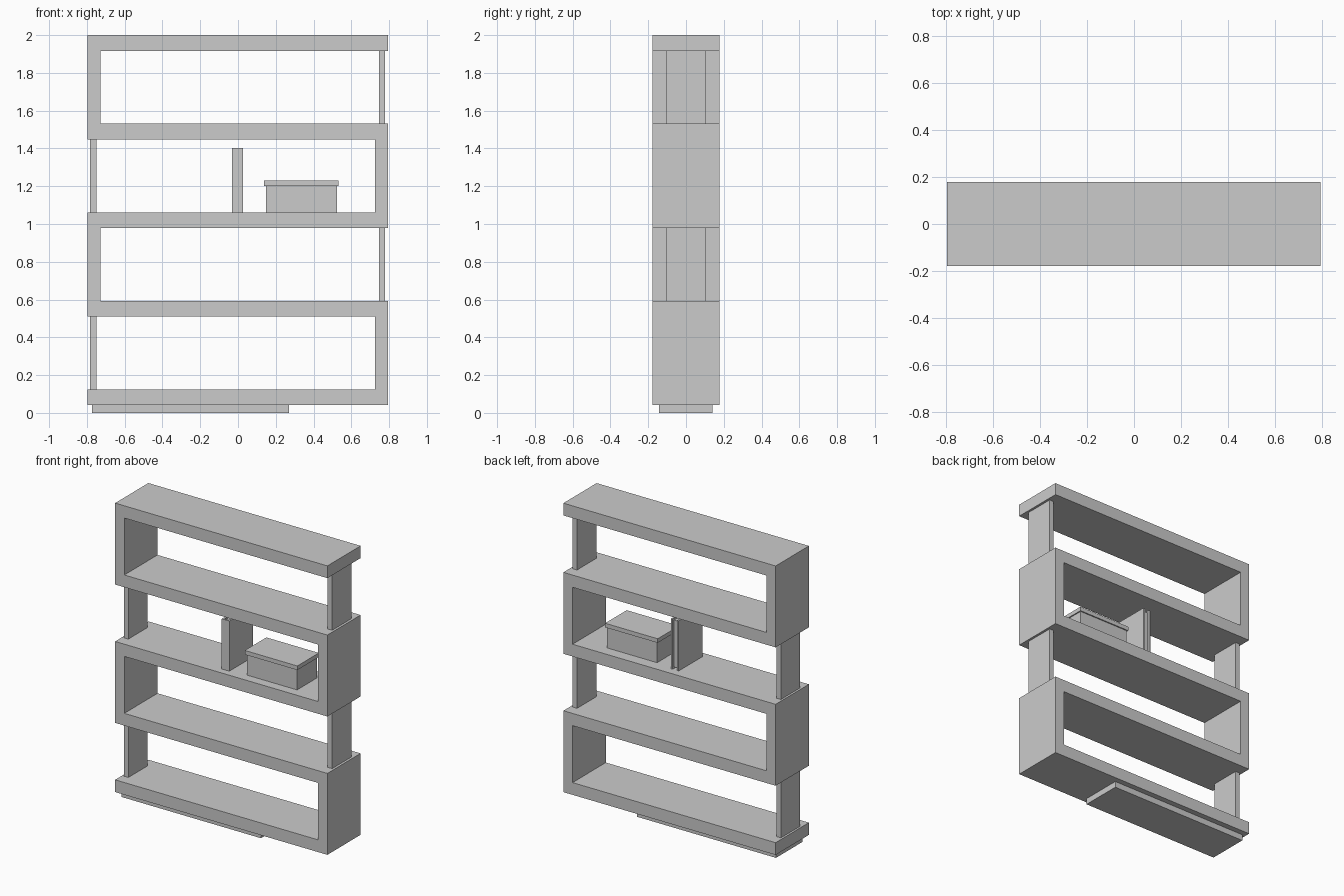
import bpy, bmesh

if "Cube" in bpy.data.objects:
    bpy.data.objects.remove(bpy.data.objects["Cube"])


def box(name, x0, x1, y0, y1, z0, z1):
    bm = bmesh.new()
    bmesh.ops.create_cube(bm, size=1)
    for v in bm.verts:
        v.co.x = x1 if v.co.x > 0 else x0
        v.co.y = y1 if v.co.y > 0 else y0
        v.co.z = z1 if v.co.z > 0 else z0
    me = bpy.data.meshes.new(name)
    bm.to_mesh(me)
    bm.free()
    ob = bpy.data.objects.new(name, me)
    bpy.context.collection.objects.link(ob)
    return ob


def extrude_profile(name, pts, y0, y1):
    bm = bmesh.new()
    face = bm.faces.new([bm.verts.new((x, y0, z)) for x, z in pts])
    new = bmesh.ops.extrude_face_region(bm, geom=[face])["geom"]
    verts = [g for g in new if isinstance(g, bmesh.types.BMVert)]
    bmesh.ops.translate(bm, verts=verts, vec=(0, y1 - y0, 0))
    bmesh.ops.recalc_face_normals(bm, faces=bm.faces)
    me = bpy.data.meshes.new(name)
    bm.to_mesh(me)
    bm.free()
    ob = bpy.data.objects.new(name, me)
    bpy.context.collection.objects.link(ob)
    return ob


# Main dimensions
L, R, D = -0.797, 0.795, 0.178
BOTTOM, T, WALL = 0.041, 0.083, 0.069
PITCH = (2.0 - BOTTOM - T) / 4
low = [BOTTOM + i * PITCH for i in range(5)]   # underside of each shelf
top = [z + T for z in low]

# Serpentine frame: one ribbon that turns right, left, right, left going up
pts = [(L, low[0]), (R, low[0]),
       (R, top[1]), (L + WALL, top[1]), (L + WALL, low[2]),
       (R, low[2]), (R, top[3]), (L + WALL, top[3]), (L + WALL, low[4]),
       (R, low[4]), (R, top[4]), (L, top[4]),
       (L, low[3]), (R - WALL, low[3]), (R - WALL, top[2]),
       (L, top[2]), (L, low[1]), (R - WALL, low[1]), (R - WALL, top[0]),
       (L, top[0])]
extrude_profile("serpentine_frame", pts, -D, D)

# Narrow supports closing the open end of each level
for i in range(4):
    x0, x1 = (-0.783, -0.75) if i % 2 == 0 else (0.746, 0.779)
    box(f"end_support_{i + 1}", x0, x1, -0.104, 0.102, top[i], low[i + 1])

# Plinth
box("plinth", -0.773, 0.271, -0.142, 0.14, 0, BOTTOM)

# Lidded storage box on the middle shelf
s = top[2]
box("storage_box", 0.147, 0.523, -0.114, 0.1, s, 1.202)
box("storage_box_lid", 0.137, 0.531, -0.123, 0.108, 1.202, 1.23)

# Book with its spine to the front: U-shaped cover and inset pages
bx0, bx1, by0, by1, c = -0.031, 0.026, -0.13, 0.123, 0.012
box("book_cover_left", bx0, bx0 + c, by0, by1, s, 1.402)
box("book_cover_right", bx1 - c, bx1, by0, by1, s, 1.402)
box("book_spine", bx0 + c, bx1 - c, by0, by0 + c, s, 1.402)
box("book_pages", bx0 + c, bx1 - c, by0 + c, by1 - 0.015, s + 0.01, 1.39)
